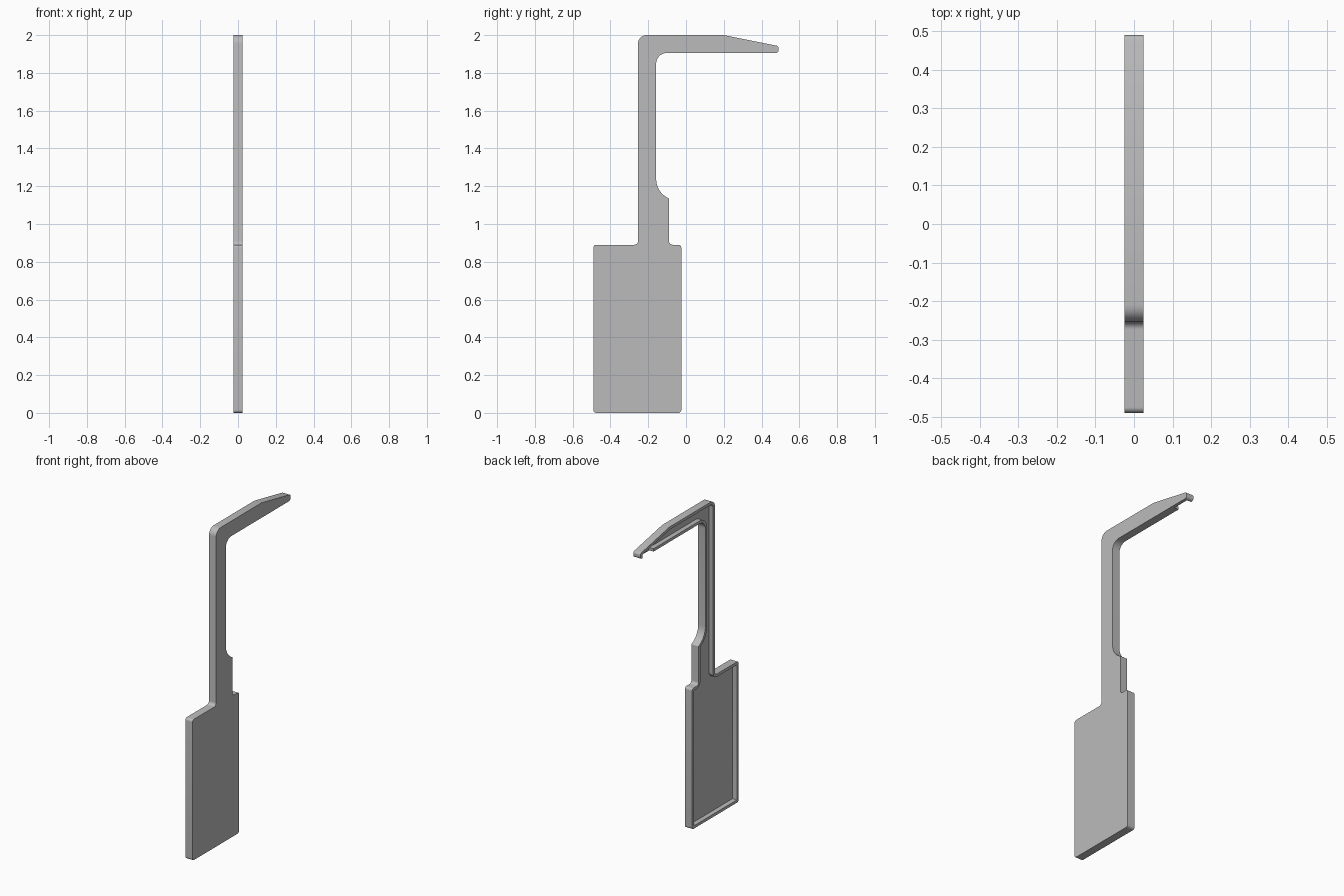
import bpy, bmesh, math
from mathutils import Vector

cube = bpy.data.objects.get("Cube")
if cube:
    bpy.data.objects.remove(cube, do_unlink=True)

HALF = 0.025    # half thickness of the whole part
FLOOR = 0.005   # x of the recess floor
WALL = 0.018    # rim width

grey = bpy.data.materials.new("plain grey")
grey.use_nodes = True
colour = (0.5, 0.5, 0.5, 1)
grey.diffuse_color = colour
grey.node_tree.nodes["Principled BSDF"].inputs["Base Color"].default_value = colour

# Side outline, counter-clockwise: y, z, corner radius
OUTLINE = [
    (-0.49, 0, 0.015), (-0.025, 0, 0.015), (-0.025, 0.89, 0.015),
    (-0.09, 0.89, 0.02), (-0.09, 1.135, 0.005), (-0.158, 1.17, 0.11),
    (-0.158, 1.905, 0.055), (0.49, 1.905, 0.015), (0.49, 1.942, 0.015),
    (0.2, 2, 0), (-0.254, 2, 0.045), (-0.254, 0.89, 0.02),
    (-0.49, 0.89, 0.015),
]


def rounded(outline, inset=0, steps=8):
    """Move the outline inwards and round its corners."""
    pts = [Vector(p[:2]) for p in outline]
    n = len(pts)
    moved, turns = [], []
    for i, p in enumerate(pts):
        a = (p - pts[i - 1]).normalized()
        b = (pts[(i + 1) % n] - p).normalized()
        na, nb = Vector((-a.y, a.x)), Vector((-b.y, b.x))
        moved.append(p + (na + nb) * inset / (1 + na.dot(nb)))
        turns.append(a.x * b.y - a.y * b.x)
    result = []
    for i, p in enumerate(moved):
        r = outline[i][2]
        if inset and r:
            r = max(r - inset, 0.002) if turns[i] > 0 else r + inset
        if r == 0:
            result.append(p)
            continue
        a = (p - moved[i - 1]).normalized()
        b = (moved[(i + 1) % n] - p).normalized()
        angle = math.acos(max(-1, min(1, a.dot(b))))
        side = 1 if turns[i] > 0 else -1
        start = p - a * r * math.tan(angle / 2)
        normal = Vector((-a.y, a.x)) * side
        for k in range(steps + 1):
            t = angle * k / steps
            result.append(start + a * r * math.sin(t) + normal * r * (1 - math.cos(t)))
    return result


def prism(name, points, x0, x1):
    """Extrude a side outline from x0 to x1."""
    bm = bmesh.new()
    face = bm.faces.new([bm.verts.new((x0, p[0], p[1])) for p in points])
    ext = bmesh.ops.extrude_face_region(bm, geom=[face])
    verts = [v for v in ext["geom"] if isinstance(v, bmesh.types.BMVert)]
    bmesh.ops.translate(bm, verts=verts, vec=(x1 - x0, 0, 0))
    bmesh.ops.recalc_face_normals(bm, faces=bm.faces)
    mesh = bpy.data.meshes.new(name)
    bm.to_mesh(mesh)
    bm.free()
    mesh.materials.append(grey)
    obj = bpy.data.objects.new(name, mesh)
    bpy.context.collection.objects.link(obj)
    return obj


# Solid body, recess on one side, and gap in the rim under the arm tip
body = prism("hooked_cover", rounded(OUTLINE), -HALF, HALF)
recess = prism("recess_cutter", rounded(OUTLINE, WALL), -0.05, FLOOR)
gap = prism("rim_gap_cutter", [(0.36, 1.89), (0.47, 1.89), (0.47, 1.926), (0.36, 1.926)],
            -0.05, FLOOR)

bpy.ops.object.select_all(action="DESELECT")
body.select_set(True)
bpy.context.view_layer.objects.active = body
for cutter in (recess, gap):
    cutter.hide_render = True
    mod = body.modifiers.new(cutter.name, "BOOLEAN")
    mod.operation = "DIFFERENCE"
    mod.solver = "EXACT"
    mod.object = cutter
    bpy.ops.object.modifier_apply(modifier=mod.name)
    bpy.data.objects.remove(cutter, do_unlink=True)
bpy.ops.object.shade_smooth_by_angle(angle=math.radians(30))
